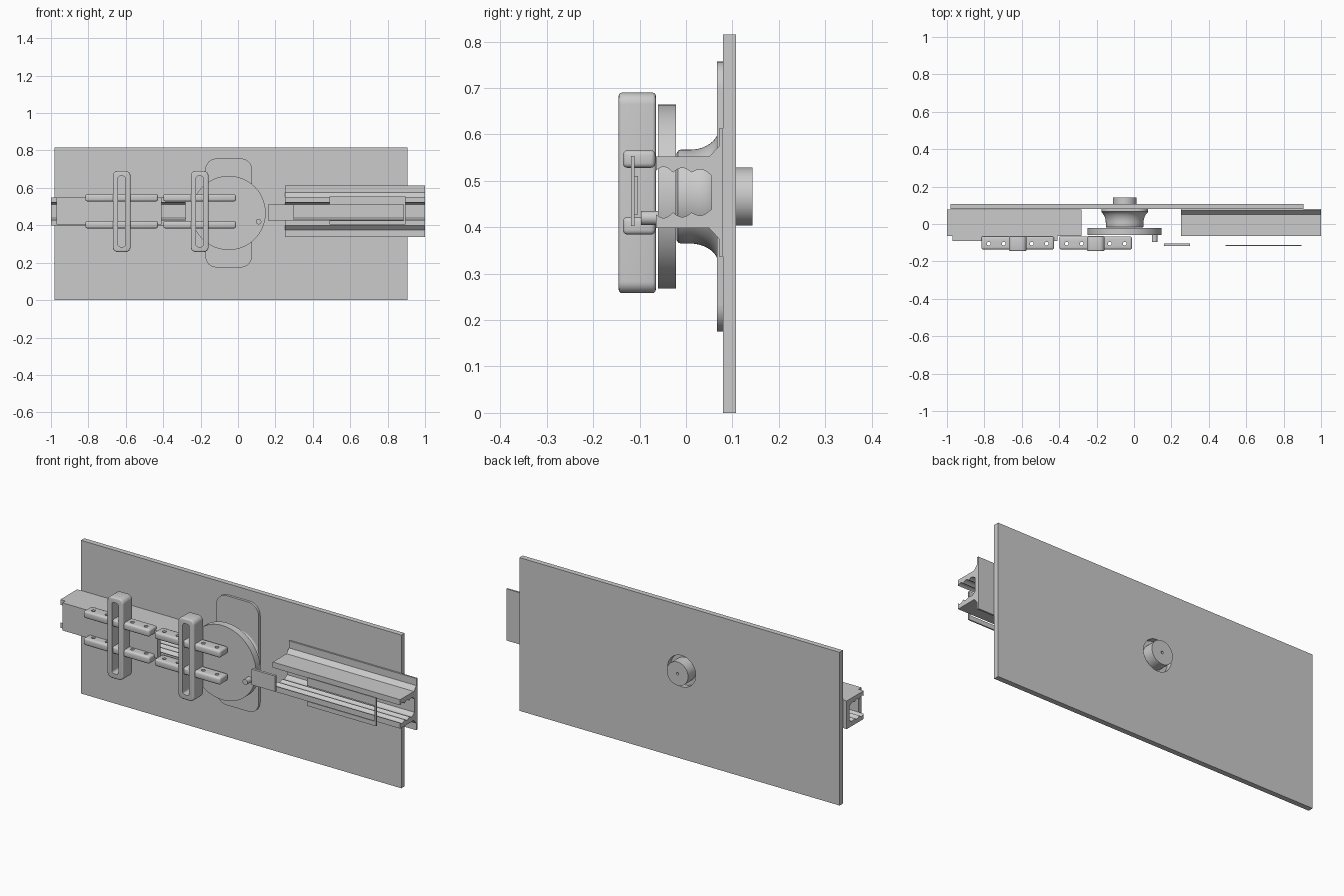
import bpy, bmesh, math
from mathutils import Vector

if "Cube" in bpy.data.objects:
    bpy.data.objects.remove(bpy.data.objects["Cube"])

CZ = 0.475            # centre height of rails and yokes
HX, HZ = -0.05, 0.466  # crank axis


def prism(name, pts, axis, a, b):
    """Extrude a 2D outline along an axis. axis 'x': pts are (y,z); 'y': (x,z); 'z': (x,y)."""
    def place(p, t):
        return {'x': (t, p[0], p[1]), 'y': (p[0], t, p[1]), 'z': (p[0], p[1], t)}[axis]
    bm = bmesh.new()
    lo = [bm.verts.new(place(p, a)) for p in pts]
    hi = [bm.verts.new(place(p, b)) for p in pts]
    n = len(pts)
    bm.faces.new(lo)
    bm.faces.new(hi[::-1])
    for i in range(n):
        bm.faces.new((lo[i], lo[(i + 1) % n], hi[(i + 1) % n], hi[i]))
    bmesh.ops.recalc_face_normals(bm, faces=bm.faces)
    return make(name, bm)


def make(name, bm):
    me = bpy.data.meshes.new(name)
    bm.to_mesh(me)
    bm.free()
    ob = bpy.data.objects.new(name, me)
    bpy.context.collection.objects.link(ob)
    return ob


def rect(x0, x1, z0, z1, r=0.0, seg=8):
    if r == 0:
        return [(x0, z0), (x1, z0), (x1, z1), (x0, z1)]
    out = []
    for i, (cx, cz) in enumerate([(x1 - r, z1 - r), (x0 + r, z1 - r), (x0 + r, z0 + r), (x1 - r, z0 + r)]):
        for k in range(seg + 1):
            t = math.pi / 2 * (i + k / seg)
            out.append((cx + r * math.cos(t), cz + r * math.sin(t)))
    return out


def circle(cx, cz, r, n=64):
    return [(cx + r * math.cos(2 * math.pi * k / n), cz + r * math.sin(2 * math.pi * k / n)) for k in range(n)]


def activate(ob):
    bpy.ops.object.select_all(action='DESELECT')
    ob.select_set(True)
    bpy.context.view_layer.objects.active = ob


def smooth(ob):
    activate(ob)
    bpy.ops.object.shade_smooth_by_angle(angle=math.radians(35))


def bevel(ob, w, seg=3):
    m = ob.modifiers.new("bevel", 'BEVEL')
    m.width, m.segments, m.limit_method = w, seg, 'ANGLE'
    m.angle_limit = math.radians(50)
    activate(ob)
    bpy.ops.object.modifier_apply(modifier=m.name)


def cut(ob, cutter):
    m = ob.modifiers.new("cut", 'BOOLEAN')
    m.operation, m.object, m.solver = 'DIFFERENCE', cutter, 'EXACT'
    activate(ob)
    bpy.ops.object.modifier_apply(modifier=m.name)
    bpy.data.objects.remove(cutter)


# Back plate with clearance hole
plate = prism("back_plate", rect(-0.98, 0.905, 0, 0.815), 'y', 0.08, 0.108)
cut(plate, prism("cutter", circle(HX, HZ, 0.083), 'y', 0.05, 0.13))
smooth(plate)

# Bearing: rounded mounting plate plus flared hub
smooth(prism("bearing_plate", rect(-0.175, 0.075, 0.175, 0.757, 0.06), 'y', 0.067, 0.08))
prof = [(0, -0.02), (0.094, -0.02), (0.099, -0.017), (0.101, -0.012), (0.101, 0.008)]
prof += [(0.146 - 0.045 * math.cos(t), 0.008 + 0.062 * math.sin(t))
         for t in [math.pi / 2 * k / 10 for k in range(1, 11)]]
prof += [(0.146, 0.079), (0, 0.079)]
bm = bmesh.new()
vs = [bm.verts.new((HX + r, y, HZ)) for r, y in prof]
es = [bm.edges.new((vs[i], vs[i + 1])) for i in range(len(vs) - 1)]
bmesh.ops.spin(bm, geom=vs + es, cent=(HX, 0, HZ), axis=(0, 1, 0), angle=2 * math.pi, steps=64)
for v in bm.verts:          # flare is trimmed to the plate width
    v.co.x = max(-0.175, min(0.075, v.co.x))
bmesh.ops.remove_doubles(bm, verts=bm.verts, dist=1e-5)
bmesh.ops.recalc_face_normals(bm, faces=bm.faces)
smooth(make("bearing_hub", bm))

# Shaft, crank disc and crank pin
shaft = prism("drive_shaft", circle(HX, HZ, 0.0625), 'y', 0.07, 0.143)
cut(shaft, prism("cutter", circle(HX, HZ, 0.007, 16), 'y', 0.12, 0.2))
smooth(shaft)
smooth(prism("crank_disc", circle(HX, HZ, 0.198, 96), 'y', -0.06, -0.022))
smooth(prism("crank_pin", circle(0.11, 0.42, 0.015, 32), 'y', -0.097, -0.055))

# Rails: extruded channels with a lobed groove open to the front
groove = []
for y0, y1, h0, h1 in [(-0.065, -0.028, 0.047, 0.043), (-0.028, 0.012, 0.043, 0.043), (0.012, 0.055, 0.043, 0.036)]:
    for k in range(9):
        t = k / 8
        groove.append((y0 + (y1 - y0) * t, h0 + (h1 - h0) * t + 0.010 * math.sin(math.pi * t)))
    groove.pop()
groove.append((0.055, 0.036))
flanged = [(0.08, 0.1375), (0.071, 0.1375), (0.071, 0.1), (0.05, 0.077), (-0.065, 0.077)]
plain = [(0.077, 0.075), (-0.065, 0.075)]
for name, outer, x0, x1 in [("right_rail", flanged, 0.25, 1.0), ("left_rail", plain, -1.0, -0.28)]:
    half = outer + groove
    pts = [(y, CZ + z) for y, z in half] + [(y, CZ - z) for y, z in reversed(half)]
    smooth(prism(name, pts, 'x', x0, x1))

# Slider on the left rail
prism("left_slider", rect(-0.97, -0.41, 0.403, 0.55), 'y', -0.09, -0.065)

# Slotted yokes with drilled clamp arms
for tag, cx in [("left", -0.622), ("right", -0.205)]:
    yoke = prism(tag + "_yoke", rect(cx - 0.047, cx + 0.047, 0.258, 0.69, 0.025), 'y', -0.145, -0.065)
    bevel(yoke, 0.007)
    cut(yoke, prism("cutter", rect(cx - 0.019, cx + 0.019, 0.285, 0.663, 0.012), 'y', -0.2, 0.0))
    smooth(yoke)
    for row, z0, z1 in [("upper", 0.528, 0.566), ("lower", 0.384, 0.422)]:
        arm = prism(f"{tag}_{row}_arm", rect(cx - 0.194, cx + 0.194, z0, z1), 'y', -0.136, -0.066)
        bevel(arm, 0.01)
        for dx in (-0.155, -0.075, 0.075, 0.155):
            cut(arm, prism("cutter", circle(cx + dx, -0.105, 0.01, 20), 'z', z0 - 0.05, z1 + 0.05))
        smooth(arm)

# Connecting link and open retaining frame on the right side
prism("link_plate", rect(0.16, 0.30, 0.427, 0.51), 'y', -0.117, -0.103)
prism("retaining_frame", [(0.49, 0.403), (0.895, 0.403), (0.895, 0.553), (0.49, 0.553), (0.49, 0.51),
                          (0.885, 0.51), (0.885, 0.427), (0.49, 0.427)], 'y', -0.118, -0.111)
